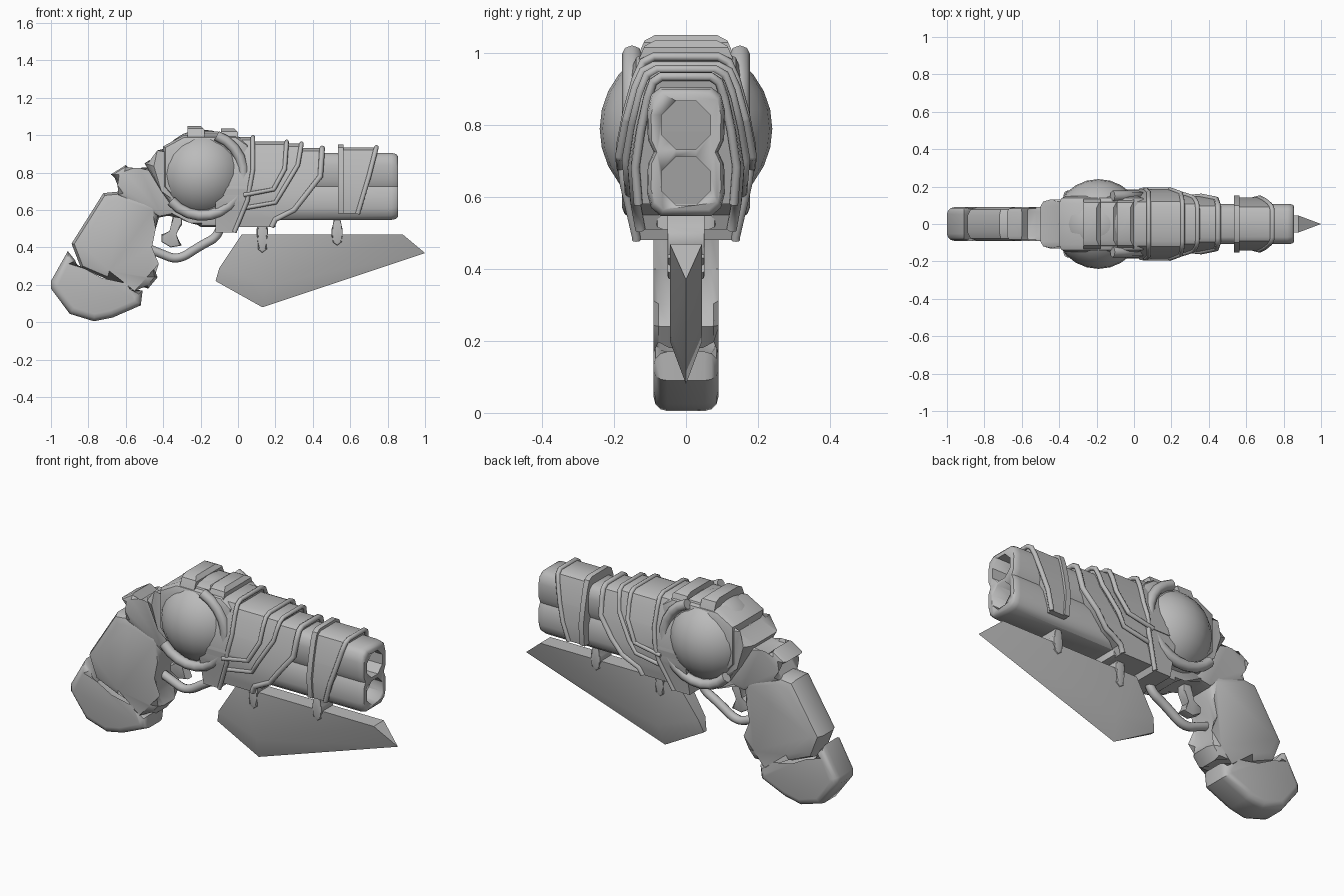
import bpy, bmesh, math
from mathutils import Vector, Matrix

if "Cube" in bpy.data.objects:
    bpy.data.objects.remove(bpy.data.objects["Cube"])

metal = bpy.data.materials.new("plain grey")
metal.use_nodes = True
GREY = (0.5, 0.5, 0.5, 1)
metal.diffuse_color = GREY
metal.node_tree.nodes["Principled BSDF"].inputs["Base Color"].default_value = GREY


def activate(obj):
    bpy.ops.object.select_all(action="DESELECT")
    obj.select_set(True)
    bpy.context.view_layer.objects.active = obj


def finish(name, bm, angle=40):
    """Turn a bmesh into a named, shaded object."""
    bmesh.ops.recalc_face_normals(bm, faces=bm.faces)
    mesh = bpy.data.meshes.new(name)
    bm.to_mesh(mesh)
    bm.free()
    obj = bpy.data.objects.new(name, mesh)
    bpy.context.collection.objects.link(obj)
    mesh.materials.append(metal)
    activate(obj)
    bpy.ops.object.shade_smooth_by_angle(angle=math.radians(angle))
    return obj


def loft(name, rings, angle=40):
    """Skin a sequence of equal closed rings and cap both ends."""
    bm = bmesh.new()
    rows = [[bm.verts.new(p) for p in ring] for ring in rings]
    count = len(rows[0])
    for a, b in zip(rows, rows[1:]):
        for i in range(count):
            j = (i + 1) % count
            bm.faces.new((a[i], a[j], b[j], b[i]))
    bm.faces.new(rows[0])
    bm.faces.new(rows[-1])
    return finish(name, bm, angle)


def plate(name, outline, half, bevel=0.02, segments=2):
    """Extrude a side outline across y and round its two rims."""
    bm = bmesh.new()
    sides = [[bm.verts.new((x, y, z)) for x, z in outline] for y in (-half, half)]
    caps = [bm.faces.new(side) for side in sides]
    a, b = sides
    for i in range(len(a)):
        j = (i + 1) % len(a)
        bm.faces.new((a[i], a[j], b[j], b[i]))
    rims = list({e for cap in caps for e in cap.edges})
    bmesh.ops.bevel(bm, geom=rims, offset=bevel, segments=segments, profile=0.5,
                    affect="EDGES", clamp_overlap=True)
    return finish(name, bm)


def tube(name, points, radius, smooth=False):
    """Round bar along a path."""
    data = bpy.data.curves.new(name, "CURVE")
    data.dimensions = "3D"
    data.bevel_depth = radius
    data.bevel_resolution = 2
    data.use_fill_caps = True
    spline = data.splines.new("NURBS" if smooth else "POLY")
    spline.points.add(len(points) - 1)
    for target, p in zip(spline.points, points):
        target.co = (*p, 1)
    if smooth:
        spline.use_endpoint_u = True
        spline.order_u = 3
    obj = bpy.data.objects.new(name, data)
    bpy.context.collection.objects.link(obj)
    data.materials.append(metal)
    activate(obj)
    bpy.ops.object.convert(target="MESH")
    bpy.ops.object.shade_smooth_by_angle(angle=math.radians(50))


def lookup(table, key):
    """Linear interpolation in an ascending table of (key, value)."""
    for (k0, v0), (k1, v1) in zip(table, table[1:]):
        if key <= k1:
            return v0 + (v1 - v0) * max(0, key - k0) / (k1 - k0)
    return table[-1][1]


# Half width of the armour by depth below its top
FLARE = [(0, .09), (.015, .12), (.06, .14), (.15, .165), (.25, .185), (.35, .175), (.5, .14)]


def shell(name, back, front, width, rim=0):
    """Armour wrap: flat back, front edge running down through (z, x) points."""
    top, bottom = front[0][0], front[-1][0]
    edge = front[::-1]
    levels = {z for z, x in front} | {top - d for d, w in FLARE if top - d > bottom}
    rings, lip = [], []
    for z in sorted(levels, reverse=True):
        x, y = lookup(edge, z), width * lookup(FLARE, top - z)
        rings.append([(back, -y, z), (x, -y, z), (x, y, z), (back, y, z)])
        lip.append(Vector((x, y, z)))
    loft(name, rings, 35)
    if rim:
        mirror = [Vector((p.x, -p.y, p.z)) for p in lip]
        tube(name + "_rim", mirror[::-1] + lip, rim)


# Stacked double barrel with a rounded muzzle
half = [(.07, .905), (.097, .885), (.108, .84), (.106, .76), (.09, .725),
        (.106, .69), (.108, .61), (.097, .57), (.07, .547)]
section = half + [(-y, z) for y, z in half[::-1]]
MID = .725
barrel = loft("double_barrel", [[(x, y * s, MID + (z - MID) * s) for y, z in section]
              for x, s in ((-.1, 1), (.82, 1), (.845, .97), (.855, .9))])
for label, z in (("upper", .8), ("lower", .645)):
    bm = bmesh.new()
    place = Matrix.Translation((.84, 0, z)) @ Matrix.Rotation(math.pi / 2, 4, "Y") \
        @ Matrix.Rotation(math.pi / 8, 4, "Z")
    bmesh.ops.create_cone(bm, cap_ends=True, segments=8, radius1=.073, radius2=.073,
                          depth=.4, matrix=place)
    cutter = finish(label + "_bore_cutter", bm)
    cut = barrel.modifiers.new(label + "_bore", "BOOLEAN")
    cut.operation, cut.object, cut.solver = "DIFFERENCE", cutter, "EXACT"
    activate(barrel)
    bpy.ops.object.modifier_apply(modifier=cut.name)
    bpy.data.objects.remove(cutter)

# Overlapping armour wraps and the sleeve near the muzzle
shell("collar", -.12, [(.99, .08), (.82, .08), (.65, .05), (.48, -.02)], .99, .012)
shell("rear_wrap", -.1, [(.965, .26), (.82, .25), (.71, .19), (.68, .03)], 1, .012)
shell("middle_wrap", -.1, [(.955, .34), (.84, .32), (.64, .2), (.61, .03)], .9, .012)
shell("front_wrap", -.1, [(.93, .45), (.78, .44), (.6, .3), (.55, .2), (.51, .18)], .8, .015)
shell("sleeve", .55, [(.935, .74), (.78, .7), (.58, .64)], .76, .013)
shell("sleeve_back_band", .535, [(.95, .565), (.58, .565)], .83)

# Ball housing, its side balls and the straps across the top
plate("ball_housing", [(-.4, .94), (-.29, 1), (-.01, 1), (.06, .95), (.06, .78), (.02, .63),
      (-.06, .57), (-.18, .57), (-.31, .62), (-.4, .72)], .15, .04)
bm = bmesh.new()
bmesh.ops.create_uvsphere(bm, u_segments=24, v_segments=14, radius=.24)
bmesh.ops.translate(bm, verts=bm.verts, vec=(-.19, 0, .79))
finish("side_ball", bm, 60)
for side in (-1, 1):
    arc = [math.radians(a) for a in range(-140, 71, 15)]
    tube("ball_rim", [(-.19 + .22 * math.cos(a), side * .15, .79 + .22 * math.sin(a))
                      for a in arc], .028)
for back, front, top in ((-.27, -.18, 1.05), (-.18, -.09, 1.02), (-.09, 0, 1.035)):
    shell("top_strap", back, [(top, front - .02), (top - .02, front), (.95, front)], .96)

# Frame behind and under the ball
plate("rear_neck", [(-.5, .85), (-.41, .89), (-.36, .95), (-.28, .9), (-.28, .6),
      (-.34, .6), (-.41, .7)], .13, .035)
plate("hammer", [(-.68, .79), (-.6, .84), (-.57, .8), (-.52, .8), (-.45, .84), (-.36, .7),
      (-.32, .58), (-.42, .56), (-.65, .68), (-.61, .74)], .09, .025)
plate("under_frame", [(-.4, .66), (.2, .66), (.2, .51), (-.2, .51), (-.25, .55), (-.38, .57)],
      .085, .02)

# Grip and butt cap
plate("grip", [(-.72, .69), (-.62, .7), (-.43, .66), (-.41, .6), (-.44, .5), (-.46, .4),
      (-.47, .3), (-.43, .24), (-.48, .18), (-.54, .21), (-.7, .23), (-.84, .29), (-.89, .42)],
      .09, .045)
plate("butt_cap", [(-.91, .38), (-.87, .33), (-.85, .26), (-.74, .2), (-.6, .17), (-.51, .17),
      (-.52, .09), (-.67, .025), (-.77, .005), (-.9, .045), (-1, .18), (-1, .22)], .09, .05, 3)

# Trigger and its guard
tube("trigger_guard", [(-.09, 0, .53), (-.1, 0, .46), (-.2, 0, .41), (-.32, 0, .33),
     (-.42, 0, .37), (-.47, 0, .39)], .024, True)
plate("trigger", [(-.35, .57), (-.3, .57), (-.3, .52), (-.34, .47), (-.3, .41), (-.36, .4),
      (-.41, .43), (-.41, .47), (-.36, .48), (-.35, .52)], .025, .008)

# Blade slung under the barrel
bm = bmesh.new()
for x, y, z in ((.02, .045, .47), (.88, .045, .47), (1, 0, .37), (.13, 0, .08),
                (.15, .045, .2), (-.1, .03, .29), (-.12, .012, .22)):
    for side in ((-1, 1) if y else (1,)):
        bm.verts.new((x, y * side, z))
bmesh.ops.convex_hull(bm, input=bm.verts)
finish("blade", bm, 25)

# Clamps holding the blade
for name, x, drop in (("rear_clamp", .13, .37), ("front_clamp", .53, .41)):
    right = [(.016, .57), (.016, .52), (.03, .5), (.03, .46), (.014, .44), (.026, drop + .02)]
    plate(name, [(x + d, z) for d, z in right] + [(x, drop)]
          + [(x - d, z) for d, z in right[::-1]], .052, .01)
